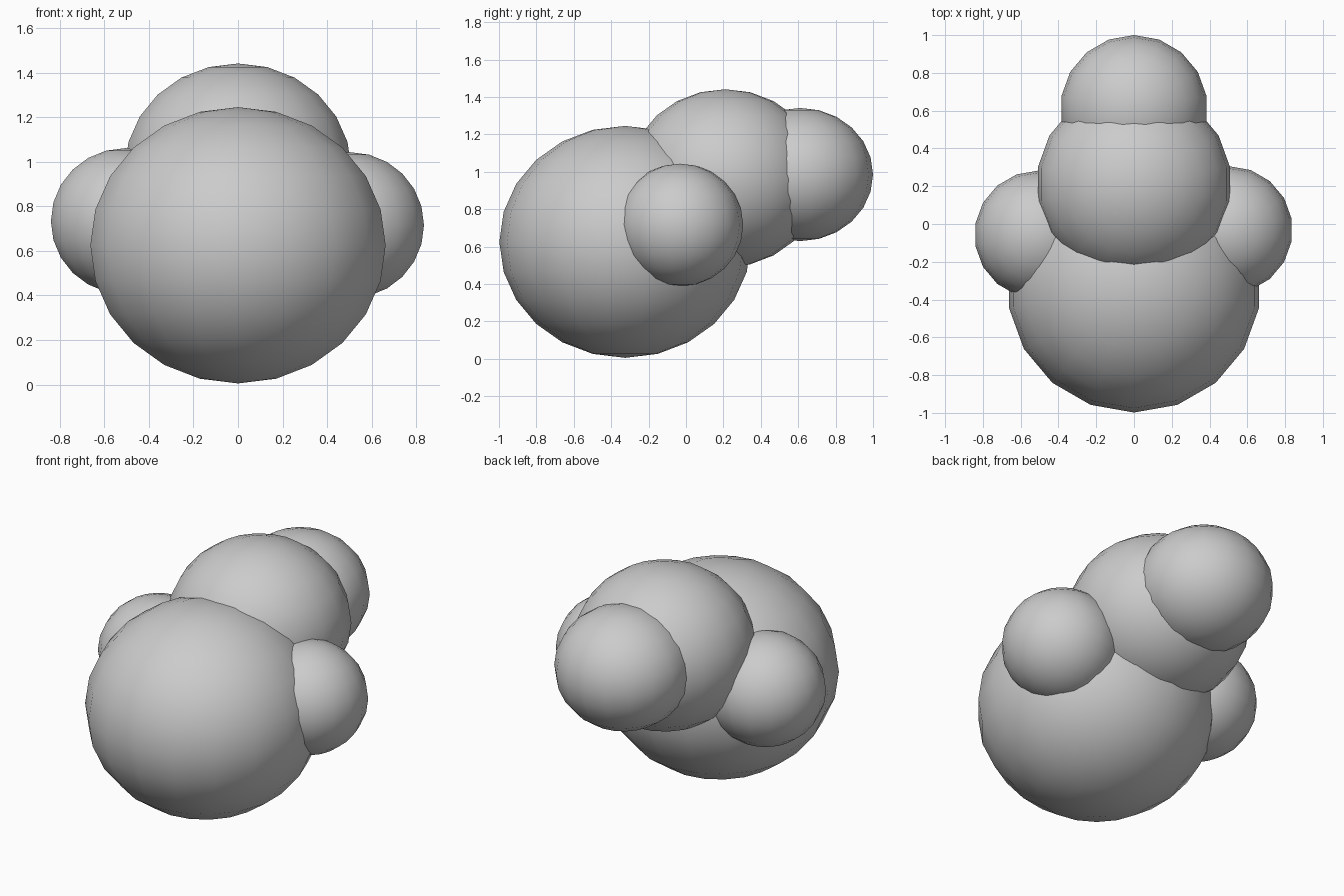
import bpy

if "Cube" in bpy.data.objects:
    bpy.data.objects.remove(bpy.data.objects["Cube"])


def ball(name, centre, radius_xy, radius_z):
    # Low-poly, smooth-shaded ellipsoid with vertical poles
    bpy.ops.mesh.primitive_uv_sphere_add(segments=18, ring_count=12, radius=1, location=centre)
    ob = bpy.context.object
    ob.name = ob.data.name = name
    ob.scale = (radius_xy, radius_xy, radius_z)
    bpy.ops.object.transform_apply(location=False, rotation=False, scale=True)
    bpy.ops.object.shade_smooth()
    return ob


# Main body and the two balls stepping up behind it
ball("large_body", (0, -0.325, 0.625), 0.673, 0.62)
ball("middle_body", (0, 0.21, 0.965), 0.517, 0.476)
ball("end_ball", (0, 0.61, 0.985), 0.39, 0.356)

# Side balls, slightly offset from each other
ball("side_ball_left", (-0.505, -0.057, 0.733), 0.34, 0.328)
ball("side_ball_right", (0.502, -0.032, 0.715), 0.338, 0.328)
